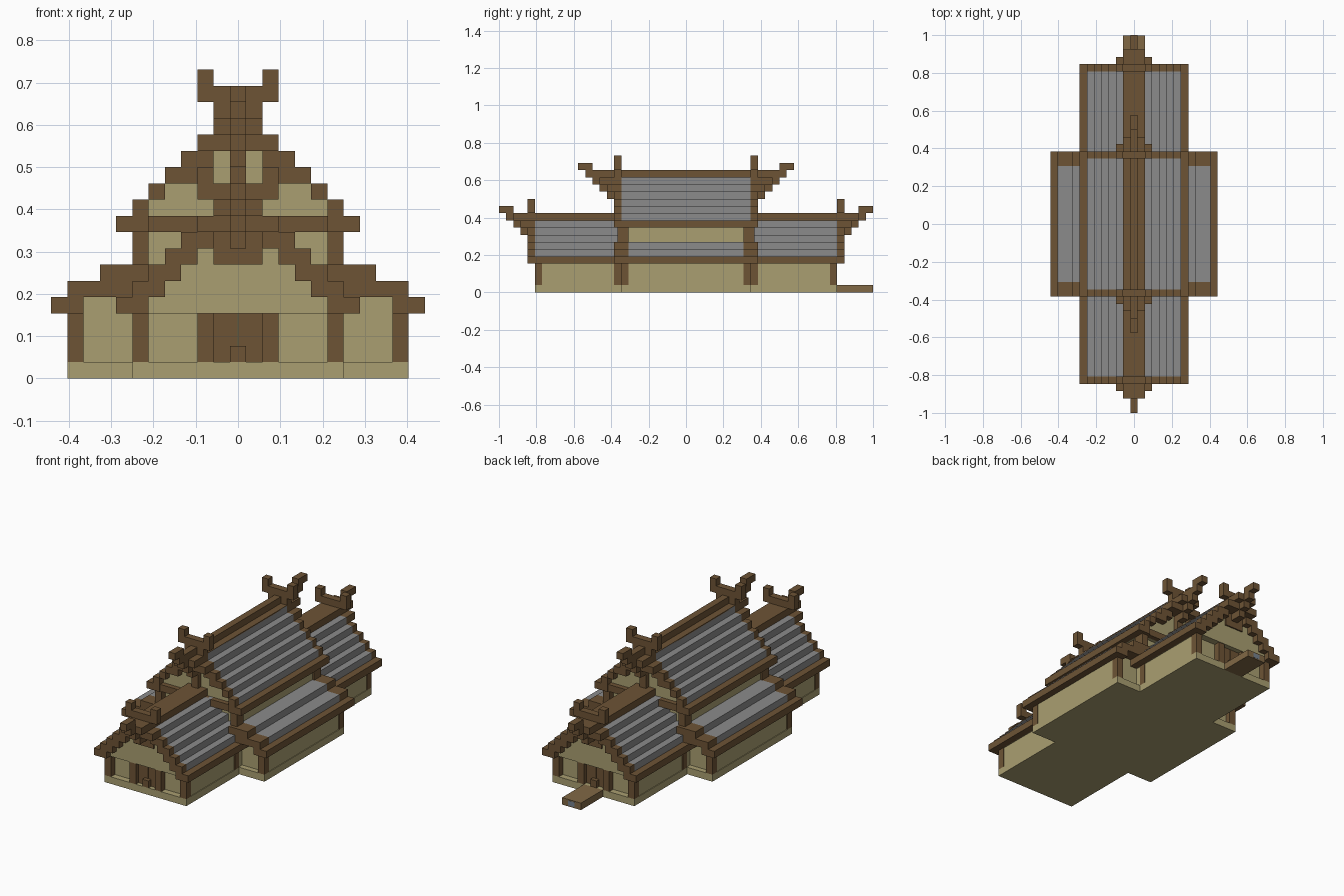
import bpy
import bmesh

U = 1 / 26  # one block of the building grid

cube = bpy.data.objects.get("Cube")
if cube:
    bpy.data.objects.remove(cube, do_unlink=True)


def material(name, rgb):
    m = bpy.data.materials.new(name)
    m.use_nodes = True
    m.diffuse_color = (*rgb, 1)
    bsdf = m.node_tree.nodes["Principled BSDF"]
    bsdf.inputs["Base Color"].default_value = (*rgb, 1)
    bsdf.inputs["Roughness"].default_value = 0.9
    return m


PLASTER = material("plaster", (0.40, 0.345, 0.165))
TIMBER = material("dark timber", (0.155, 0.088, 0.036))
SLATE = material("grey slate", (0.26, 0.26, 0.26))
PLANK = material("light timber", (0.22, 0.14, 0.06))
STONE = material("blue grey", (0.18, 0.22, 0.27))


def part(name, mat, boxes, mx=False, my=False):
    """Boxes are (x0, x1, y0, y1, z0, z1) in blocks, optionally mirrored."""
    bm = bmesh.new()
    for x0, x1, y0, y1, z0, z1 in boxes:
        for sx in ((1, -1) if mx else (1,)):
            for sy in ((1, -1) if my else (1,)):
                vs = bmesh.ops.create_cube(bm, size=1)["verts"]
                for v in vs:
                    v.co.x = sx * (x0 + x1 + v.co.x * 2 * (x1 - x0)) / 2 * U
                    v.co.y = sy * (y0 + y1 + v.co.y * 2 * (y1 - y0)) / 2 * U
                    v.co.z = (z0 + z1 + v.co.z * 2 * (z1 - z0)) / 2 * U
    bmesh.ops.recalc_face_normals(bm, faces=bm.faces)
    me = bpy.data.meshes.new(name)
    bm.to_mesh(me)
    bm.free()
    me.materials.append(mat)
    ob = bpy.data.objects.new(name, me)
    bpy.context.collection.objects.link(ob)


def stepped_roof(name, eave, rows, end, wide_from):
    """Gabled stair roof: slate rows, edge boards, eave beams and gable walls."""
    half = [7.5 - i for i in range(rows + 1)]
    slate, verge, gable = [], [], []
    for i, h in enumerate(half):
        z = eave + i
        band = 2 if i == 0 or i >= wide_from else 1
        verge.append((max(h - band, 0), h, end - 1, end, z, z + 1))
        if i:
            slate.append((max(h - 2, 0), h, 0, end - 1, z, z + 1))
        if h > 1.5:
            gable.append((0, h - 1, 0, end - 0.9, z, z + 1))
    part(name + "_slates", SLATE, slate, True, True)
    part(name + "_edge_boards", TIMBER, verge, True, True)
    part(name + "_gable_wall", PLASTER, gable, True, True)
    part(name + "_eave_beam", TIMBER, [(6.5, 7.5, 0, end - 1, eave, eave + 1)], True, True)


def finial(name, y, top, length):
    """Crossed horns and a rising stepped prow at each gable end."""
    part(name + "_horns", TIMBER, [(0, 2.5, y - 1, y, top, top + 1),
                                   (1.5, 2.5, y - 1, y, top + 1, top + 2)], True, True)
    prow = [(-0.5, 0.5, length - 2, length, top, top + 1),
            (-0.5, 0.5, y - 1, length - 1, top - 1, top)]
    for i in range(2, 5):
        if length - i > y:
            prow.append((-0.5, 0.5, y - 1, length - i, top - i, top - i + 1))
    part(name + "_prow", TIMBER, prow, my=True)


# Foundations
part("hall_base", PLASTER, [(-10.5, 10.5, -9, 9, 0, 1)])
part("porch_base", PLASTER, [(-6.5, 6.5, 9, 21, 0, 1)], my=True)

# Walls, recessed at the gable ends
part("hall_walls", PLASTER, [(-10.4, 10.4, -8.2, 8.2, 1, 5)])
part("porch_walls", PLASTER, [(-6.4, 6.4, -20.1, 20.1, 1, 4.8)])
part("upper_walls", PLASTER, [(-6.2, 6.2, -8.6, 8.6, 5, 9.5)])

# Corner posts
part("hall_posts", TIMBER, [(9.5, 10.5, 8, 9, 1, 4)], True, True)
part("porch_posts", TIMBER, [(5.5, 6.5, 20, 21, 1, 4), (5.5, 6.5, 9, 10, 1, 4)], True, True)
part("upper_posts", TIMBER, [(5.5, 6.5, 8, 9.5, 6, 9)], True, True)

# Side aisle roofs
part("aisle_slates", SLATE, [(6, 10.5, 0, 8, 5, 6), (6, 8.5, 0, 8, 6, 7)], True, True)
part("aisle_edge_boards", TIMBER, [(9.5, 11.5, 8, 10, 4, 5), (6.5, 10.5, 8, 10, 5, 6),
                                   (5.5, 8.5, 8, 10, 6, 7)], True, True)
part("aisle_eave_beam", TIMBER, [(10.5, 11.5, 0, 8, 4, 5)], True, True)

# Low long roof
stepped_roof("porch_roof", 4, 5, 22, 0)
part("porch_ridge", TIMBER, [(-1.5, 1.5, -22, 22, 10, 11)])
part("porch_brackets", TIMBER, [(-2.5, 2.5, 22, 23, 9, 10),
                                (-1.5, 1.5, 22, 24, 10, 11)], my=True)
finial("porch_finial", 22, 11, 26)

# High central roof
stepped_roof("hall_roof", 9, 6, 10, 3)
part("hall_ridge_cap", TIMBER, [(-1.5, 1.5, -9, 9, 15.9, 16.05)])
part("hall_ridge", TIMBER, [(-0.5, 0.5, -10, 10, 16, 17)])
part("hall_ridge_ends", TIMBER, [(-1.5, 1.5, 9, 10, 15, 17)], my=True)
part("hall_brackets", TIMBER, [(-2.5, 2.5, 10, 11, 14, 15),
                               (-1.5, 1.5, 10, 12, 15, 16)], my=True)
finial("hall_finial", 10, 17, 15)

# Gable timbers of the high roof
part("hall_tie_beam", TIMBER, [(-5.5, 5.5, 9, 9.8, 9, 10)], my=True)
part("hall_king_post", TIMBER, [(-0.5, 0.5, 9, 9.8, 10, 16)], my=True)

# Doorways
part("door_frame_posts", TIMBER, [(1.5, 2.5, 20, 21, 1, 7)], True, True)
part("door_panel", TIMBER, [(0.03, 1.5, 20, 20.4, 1, 6)], True, True)
part("door_lintel", TIMBER, [(-1.5, 1.5, 20, 21, 6, 7)], my=True)
part("door_gable_panel", TIMBER, [(-1.5, 1.5, 20.5, 21.3, 7, 10)], my=True)
part("door_blocks", TIMBER, [(-0.5, 0.5, 20, 21, 1, 2), (-0.5, 0.5, 20, 21, 5, 6)], my=True)

# Rear step
part("rear_step", PLANK, [(-1.5, 1.5, 21, 25.98, 0, 1)])
part("rear_step_inset", STONE, [(-0.5, 0.5, 25.9, 26, 0.15, 0.85)])
